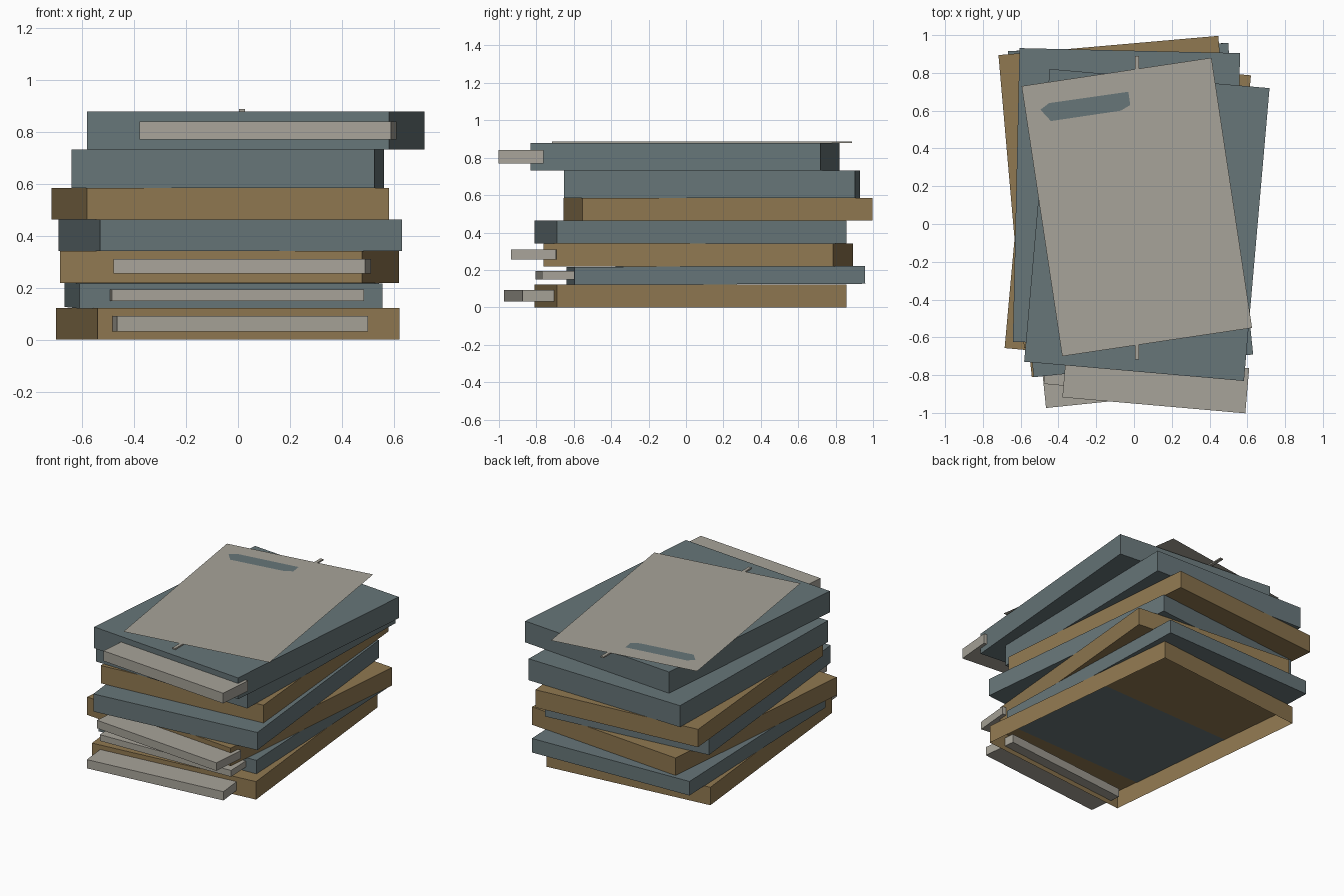
import bpy, bmesh
from math import radians
from mathutils import Matrix

if "Cube" in bpy.data.objects:
    bpy.data.objects.remove(bpy.data.objects["Cube"], do_unlink=True)


def material(name, rgb):
    m = bpy.data.materials.new(name)
    m.use_nodes = True
    m.diffuse_color = (*rgb, 1)
    m.node_tree.nodes["Principled BSDF"].inputs["Base Color"].default_value = (*rgb, 1)
    return m


BROWN = material("tan brown", (0.28, 0.19, 0.082))
BLUE = material("slate blue", (0.135, 0.18, 0.19))
GREY = material("warm grey", (0.39, 0.37, 0.32))


def finish(name, bm, mat, place):
    me = bpy.data.meshes.new(name)
    bm.to_mesh(me)
    bm.free()
    me.materials.append(mat)
    ob = bpy.data.objects.new(name, me)
    ob.matrix_world = place
    bpy.context.collection.objects.link(ob)
    return ob


def block(name, size, centre, mat, place=Matrix(), open_bottom=False):
    bm = bmesh.new()
    bmesh.ops.create_cube(bm, size=1)
    bmesh.ops.scale(bm, vec=size, verts=bm.verts)
    bmesh.ops.translate(bm, vec=centre, verts=bm.verts)
    if open_bottom:
        base = [f for f in bm.faces if f.normal.z < -0.5]
        bmesh.ops.delete(bm, geom=base, context="FACES")
    return finish(name, bm, mat, place)


def plate(name, outline, z, mat):
    bm = bmesh.new()
    bm.faces.new([bm.verts.new((x, y, z)) for x, y in outline])
    return finish(name, bm, mat, Matrix())


WIDTH, LENGTH = 1.168, 1.556
TAB_WIDTH, TAB_DEPTH, TAB_FRONT = 0.972, 0.24, -0.948

# Stack from the bottom: colour, x, y, turn, top height, tab (offset, low, high)
stack = [
    (BROWN, -0.04, 0.023, 5.9, 0.123, (-0.04, 0.032, 0.092)),
    (BLUE, -0.055, 0.16, 2.1, 0.219, (0.02, 0.15, 0.193)),
    (BROWN, -0.033, 0.065, -5.2, 0.342, (0.125, 0.255, 0.31)),
    (BLUE, -0.03, 0.023, 5.9, 0.463, None),
    (BROWN, -0.068, 0.17, 5.0, 0.585, None),
    (BLUE, -0.04, 0.14, -1.3, 0.732, None),
    (BLUE, 0.068, -0.005, -5.0, 0.878, (0.12, 0.77, 0.84)),
]
low = 0.0
for i, (mat, x, y, turn, top, tab) in enumerate(stack, 1):
    place = Matrix.Translation((x, y, 0)) @ Matrix.Rotation(radians(turn), 4, "Z")
    # The second box leans very slightly into the one below
    lean = Matrix.Rotation(0.004 if i == 2 else 0, 4, "X")
    block(f"box_{i}", (WIDTH, LENGTH, top - low), (0, 0, (low + top) / 2),
          mat, place @ lean, open_bottom=(i == 1))
    if tab:
        off, z0, z1 = tab
        block(f"front_tab_{i}", (TAB_WIDTH, TAB_DEPTH, z1 - z0),
              (off, TAB_FRONT + TAB_DEPTH / 2, (z0 + z1) / 2), GREY, place)
    low = top

# Thin strip, sheet and patch on top
block("top_strip", (0.022, 1.605, 0.009), (0.015, 0.086, 0.883), GREY)
plate("top_sheet", [(-0.38, -0.70), (0.625, -0.55), (0.41, 0.88), (-0.595, 0.73)],
      0.8885, GREY)
plate("sheet_patch", [(-0.44, 0.545), (-0.07, 0.60), (-0.02, 0.63), (-0.03, 0.70),
                      (-0.45, 0.64), (-0.495, 0.605)], 0.8905, BLUE)
